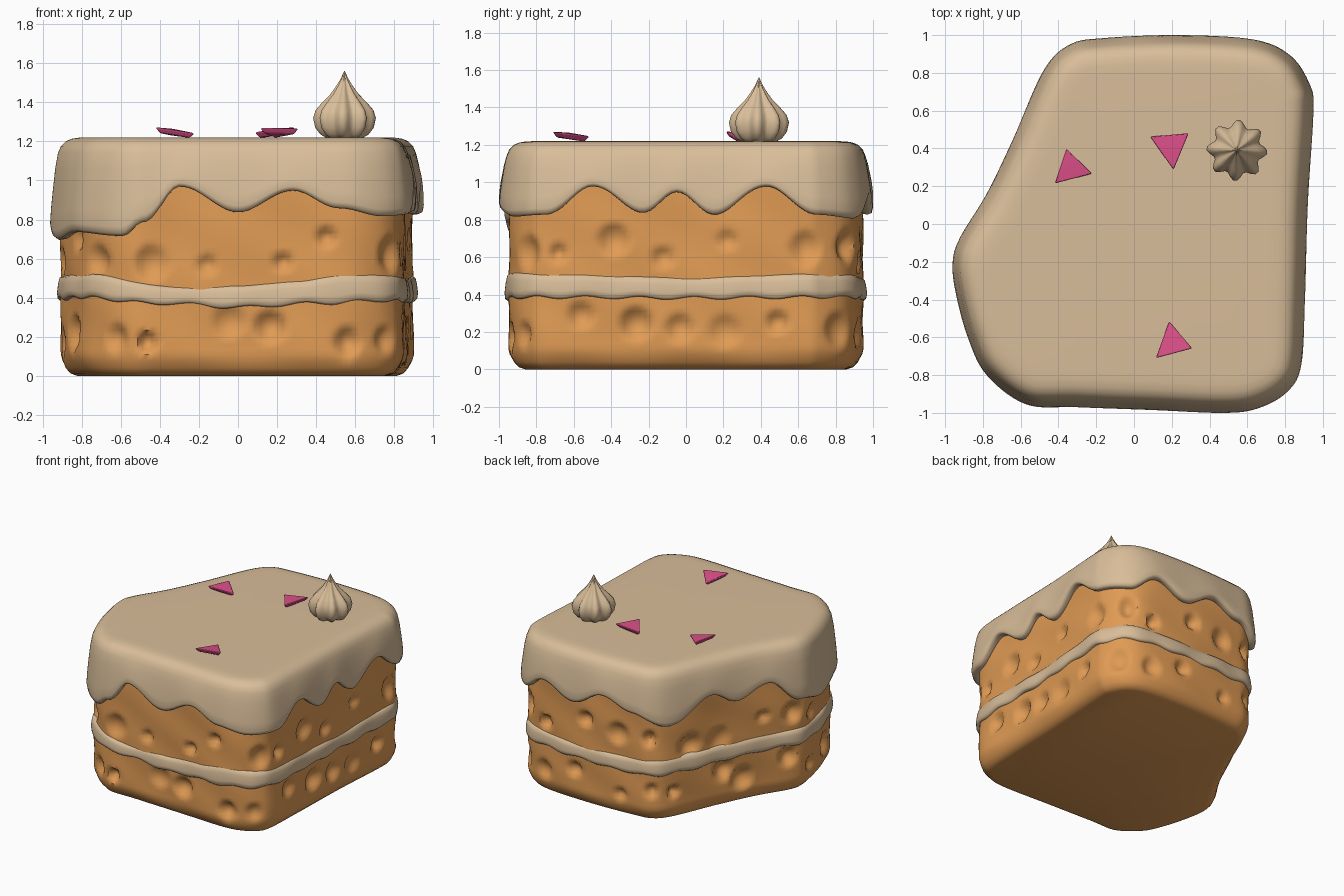
import bpy, bmesh, math, random
from mathutils import Vector

if "Cube" in bpy.data.objects:
    bpy.data.objects.remove(bpy.data.objects["Cube"])

random.seed(4)
N = 240
TAU = math.tau


def material(name, rgb):
    m = bpy.data.materials.new(name)
    m.diffuse_color = (*rgb, 1)
    m.use_nodes = True
    m.node_tree.nodes["Principled BSDF"].inputs["Base Color"].default_value = m.diffuse_color
    return m


SPONGE = material("orange sponge", (0.75, 0.33, 0.09))
CREAM = material("cream icing", (0.69, 0.51, 0.32))
PINK = material("pink petal", (0.72, 0.08, 0.25))

# Plan outline of the slice, counter-clockwise, smoothed and evenly resampled
PLAN = [(-0.96, -0.2), (-0.945, -0.36), (-0.88, -0.6), (-0.78, -0.8), (-0.57, -0.955),
        (-0.3, -0.97), (0.1, -0.985), (0.48, -1.0), (0.66, -0.975), (0.81, -0.89), (0.885, -0.75),
        (0.905, -0.4), (0.92, 0.1), (0.95, 0.6), (0.93, 0.74), (0.83, 0.89), (0.64, 0.975),
        (0.25, 1.0), (-0.15, 0.985), (-0.34, 0.95), (-0.48, 0.81), (-0.64, 0.45),
        (-0.78, 0.16), (-0.92, -0.07)]


def smooth_loop(pts, count):
    dense, n = [], len(pts)
    for i in range(n):
        a, b, c, d = (Vector(pts[(i + k) % n]) for k in (-1, 0, 1, 2))
        for j in range(40):
            t = j / 40
            dense.append(0.5 * (2 * b + (c - a) * t + (2 * a - 5 * b + 4 * c - d) * t * t
                                + (3 * b - a - 3 * c + d) * t ** 3))
    dense.append(dense[0])
    total = sum((dense[i + 1] - dense[i]).length for i in range(len(dense) - 1))
    out, run, k = [], 0, 0
    for i in range(len(dense) - 1):
        seg = (dense[i + 1] - dense[i]).length
        while k < count and k * total / count <= run + seg:
            out.append(dense[i].lerp(dense[i + 1], (k * total / count - run) / seg))
            k += 1
        run += seg
    return out, total


LOOP, LENGTH = smooth_loop(PLAN, N)
INWARD = []
for i in range(N):
    t = (LOOP[(i + 3) % N] - LOOP[i - 3]).normalized()
    INWARD.append(Vector((-t.y, t.x)))


def around(keys):
    """Heights (x, y, z) interpolated by direction around the slice."""
    ks = sorted((math.atan2(y, x) % TAU, z) for x, y, z in keys)
    ks = [(ks[-1][0] - TAU, ks[-1][1])] + ks + [(ks[0][0] + TAU, ks[0][1])]
    out = []
    for p in LOOP:
        a = math.atan2(p.y, p.x) % TAU
        for (a0, z0), (a1, z1) in zip(ks, ks[1:]):
            if a0 <= a <= a1:
                t = (a - a0) / max(a1 - a0, 1e-6)
                out.append(z0 + (z1 - z0) * (0.5 - 0.5 * math.cos(math.pi * t)))
                break
    return out


def finish(bm, name, mat, angle=50):
    bmesh.ops.recalc_face_normals(bm, faces=bm.faces)
    me = bpy.data.meshes.new(name)
    bm.to_mesh(me)
    bm.free()
    me.materials.append(mat)
    ob = bpy.data.objects.new(name, me)
    bpy.context.collection.objects.link(ob)
    bpy.ops.object.select_all(action='DESELECT')
    bpy.context.view_layer.objects.active = ob
    ob.select_set(True)
    bpy.ops.object.shade_smooth_by_angle(angle=math.radians(angle))
    return ob


def skin(name, mat, rings, cap_first=False, cap_last=False, angle=50):
    bm = bmesh.new()
    rows = [[bm.verts.new(p) for p in r] for r in rings]
    n = len(rows[0])
    for a, b in zip(rows, rows[1:]):
        for i in range(n):
            bm.faces.new((a[i], a[(i + 1) % n], b[(i + 1) % n], b[i]))
    if cap_first:
        bm.faces.new(rows[0])
    if cap_last:
        bm.faces.new(rows[-1])
    return finish(bm, name, mat, angle)


def ring(inset, z):
    """One loop of the plan; inset and z are functions of the loop index."""
    return [(*(LOOP[i] + INWARD[i] * inset(i)), z(i)) for i in range(N)]


# Sponge with crumb holes pressed into its sides
pits = []
for row in (0.24, 0.64):
    for k in range(22):
        s = (k + random.uniform(0.2, 0.8)) / 22 * LENGTH
        pits.append((s, row + random.uniform(-0.08, 0.07),
                     random.uniform(0.05, 0.1), random.uniform(0.03, 0.065)))


def dent(i, z):
    s, d = i / N * LENGTH, 0
    for ps, pz, r, depth in pits:
        ds = min(abs(s - ps), LENGTH - abs(s - ps))
        q = math.hypot(ds, z - pz) / r
        if q < 1:
            d = max(d, depth * (1 - q * q))
    return d + 0.006 * math.sin(s * 9 + z * 6) * math.sin(z * 11)


levels = [(0.0, 0.14), (0.012, 0.105), (0.04, 0.08), (0.08, 0.062)]
levels += [(0.11 + k * 0.025, 0.055) for k in range(39)]
skin("sponge", SPONGE, [ring(lambda i: b + (dent(i, z) if z > 0.05 else 0), lambda i: z)
                        for z, b in levels], True, True)

# Cream filling between the sponge layers
fill_low = around([(-0.8, -0.75, 0.40), (-0.4, -0.97, 0.37), (0, -0.98, 0.35), (0.4, -0.98, 0.37),
                   (0.8, -0.9, 0.385), (0.9, 0, 0.38), (0.8, 0.9, 0.385), (0, 1, 0.37),
                   (-0.5, 0.8, 0.38), (-0.95, -0.2, 0.39)])
fill_top = around([(-0.8, -0.8, 0.52), (-0.3, -0.97, 0.455), (0, -0.98, 0.46), (0.3, -0.98, 0.485),
                   (0.55, -1, 0.52), (0.85, -0.8, 0.51), (0.9, 0, 0.49), (0.9, 0.7, 0.51),
                   (0.2, 1, 0.48), (-0.5, 0.8, 0.5), (-0.95, -0.2, 0.51)])
fill_low = [z + 0.008 * math.sin(i * TAU * 23 / N) for i, z in enumerate(fill_low)]
band = [(0, 0.12), (0, 0.05), (0.08, 0.037), (0.3, 0.034), (0.7, 0.04), (0.93, 0.047), (1, 0.06), (1, 0.12)]
skin("cream_filling", CREAM,
     [ring(lambda i: b + 0.005 * math.sin(i * TAU * 17 / N),
           lambda i: fill_low[i] + f * (fill_top[i] - fill_low[i])) for f, b in band], angle=60)

# Icing cap with a dripping lower edge
drip = around([
    # front
    (-0.93, -0.4, 0.70), (-0.84, -0.7, 0.74), (-0.6, -0.94, 0.72), (-0.48, -0.96, 0.79),
    (-0.3, -0.97, 0.97), (0, -0.98, 0.84), (0.28, -0.99, 0.95), (0.52, -1, 0.86), (0.75, -0.94, 0.82),
    # right
    (0.88, -0.75, 0.83), (0.9, -0.5, 0.98), (0.91, -0.23, 0.84), (0.92, -0.05, 0.95),
    (0.92, 0.15, 0.83), (0.94, 0.43, 0.98), (0.94, 0.7, 0.83), (0.8, 0.92, 0.81),
    # back
    (0.58, 0.98, 0.93), (0.32, 1, 0.83), (0.05, 0.99, 0.95), (-0.2, 0.98, 0.87), (-0.45, 0.86, 0.78),
    # slanted left
    (-0.6, 0.53, 0.95), (-0.69, 0.33, 0.85), (-0.81, 0.1, 0.94), (-0.94, -0.12, 0.76)])
TOP = 1.14
cap = [(0.06, 0.09), (0.0, 0.05), (-0.01, 0.025), (0.02, 0.006), (0.1, 0.0), (0.3, 0.005),
       (0.55, 0.015), (0.8, 0.026), (1.0, 0.04)]
rings = [ring(lambda i: b, lambda i: drip[i] + f * (TOP - drip[i])) for f, b in cap]
rings += [ring(lambda i: b, lambda i: z) for z, b in
          [(1.175, 0.055), (1.2, 0.08), (1.213, 0.11), (1.219, 0.15), (1.22, 0.2)]]
skin("icing", CREAM, rings, cap_last=True, angle=70)

# Piped star dollop
profile = [(1.215, 0.09), (1.235, 0.125), (1.27, 0.152), (1.32, 0.163), (1.36, 0.15), (1.4, 0.115),
           (1.44, 0.075), (1.48, 0.045), (1.52, 0.02), (1.56, 0.002)]
dollop = []
for z, r in profile:
    dollop.append([])
    for k in range(48):
        a = k / 48 * TAU
        rr = r * (0.88 + 0.12 * math.cos(8 * a + 0.5))
        dollop[-1].append((0.545 + rr * math.cos(a), 0.39 + rr * math.sin(a), z))
skin("piped_dollop", CREAM, dollop, True, True, angle=60)


# Petal flakes: tilted triangular chips narrowing towards the icing
def petal(name, corners):
    c = sum((Vector(p) for p in corners), Vector()) / 3
    bm = bmesh.new()
    top = [bm.verts.new(p) for p in corners]
    low = [bm.verts.new((c.x + (x - c.x) * 0.75, c.y + (y - c.y) * 0.75, max(1.217, z - 0.03)))
           for x, y, z in corners]
    mid = bm.verts.new((c.x, c.y, c.z + 0.006))
    for i in range(3):
        j = (i + 1) % 3
        bm.faces.new((top[i], top[j], mid))
        bm.faces.new((low[i], low[j], top[j], top[i]))
    bm.faces.new(low)
    ob = finish(bm, name, PINK, 40)
    bev = ob.modifiers.new("soft edges", 'BEVEL')
    bev.width, bev.segments = 0.008, 2


petal("petal_left", [(-0.36, 0.405, 1.262), (-0.425, 0.21, 1.272), (-0.215, 0.265, 1.24)])
petal("petal_middle", [(0.08, 0.465, 1.245), (0.295, 0.485, 1.272), (0.21, 0.28, 1.258)])
petal("petal_front", [(0.185, -0.51, 1.245), (0.11, -0.715, 1.27), (0.315, -0.66, 1.265)])
